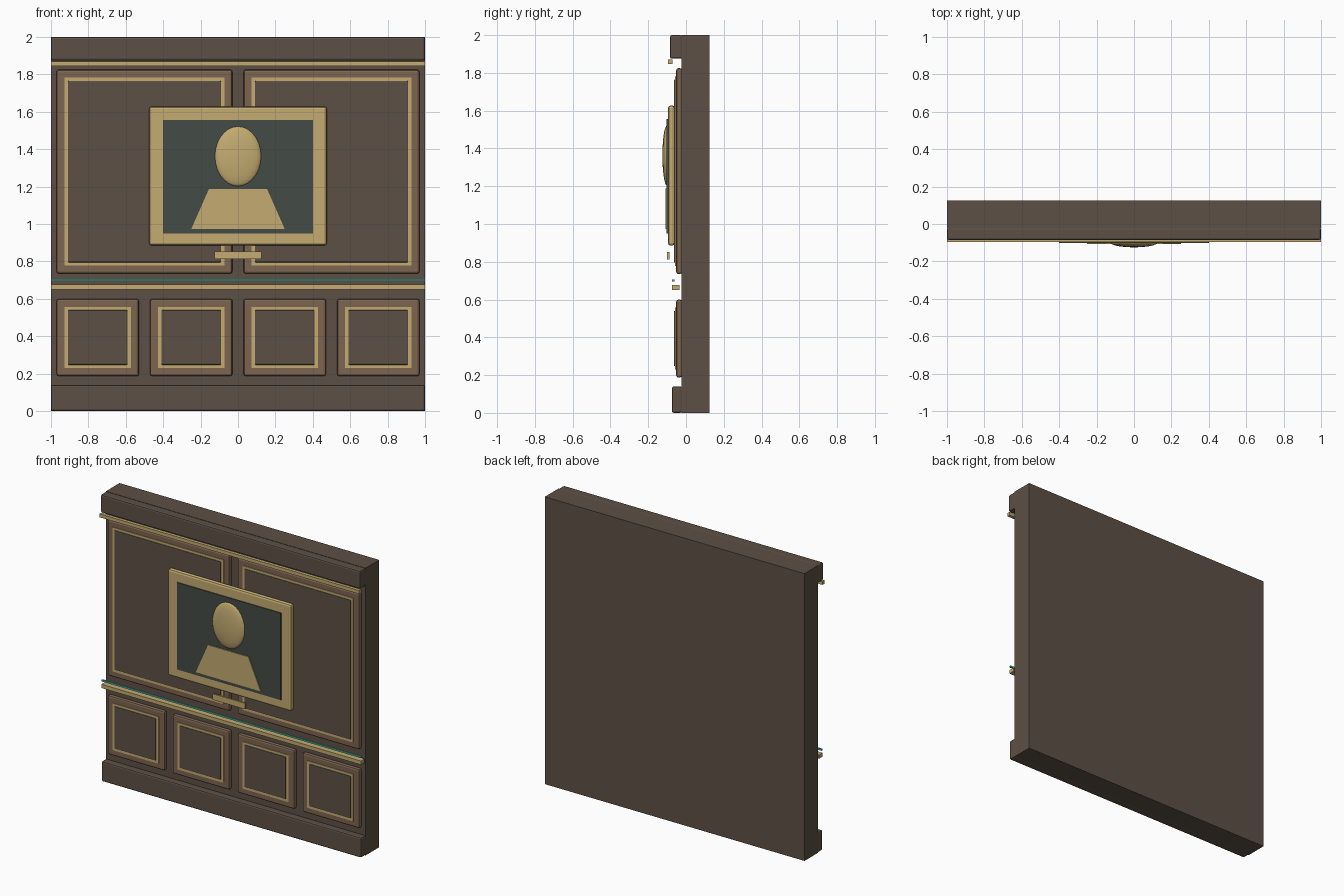
import bpy, bmesh, math

if "Cube" in bpy.data.objects:
    bpy.data.objects.remove(bpy.data.objects["Cube"])


def material(name, rgb):
    m = bpy.data.materials.new(name)
    m.diffuse_color = (*rgb, 1)
    m.use_nodes = True
    m.node_tree.nodes["Principled BSDF"].inputs["Base Color"].default_value = m.diffuse_color
    return m


BROWN = material("dark brown wood", (0.107, 0.080, 0.060))
TRIM = material("mid brown wood", (0.205, 0.130, 0.080))
GOLD = material("pale gold", (0.55, 0.41, 0.165))
TEAL = material("teal", (0.08, 0.45, 0.38))
CANVAS = material("dark green canvas", (0.057, 0.071, 0.062))


def finish(name, bm, mat):
    bmesh.ops.recalc_face_normals(bm, faces=bm.faces)
    me = bpy.data.meshes.new(name)
    bm.to_mesh(me)
    bm.free()
    me.materials.append(mat)
    ob = bpy.data.objects.new(name, me)
    bpy.context.collection.objects.link(ob)
    return ob


def box(name, x, y, z, mat, bevel=0):
    """Box from (min, max) ranges, with optional rounded edges."""
    bm = bmesh.new()
    bmesh.ops.create_cube(bm, size=1)
    for v in bm.verts:
        v.co = [r[0] + (c + 0.5) * (r[1] - r[0]) for c, r in zip(v.co, (x, y, z))]
    ob = finish(name, bm, mat)
    if bevel:
        mod = ob.modifiers.new("bevel", 'BEVEL')
        mod.width = bevel
        mod.segments = 2
    return ob


def panel(name, x0, x1, z0, z1):
    """Stepped wall panel: moulding, gold fillet and raised field."""
    def layer(part, inset, y, mat, bevel):
        box(f"{name}_{part}", (x0 + inset, x1 - inset), y,
            (z0 + inset, z1 - inset), mat, bevel)
    layer("moulding", 0, (-0.052, -0.02), TRIM, 0.012)
    layer("gold_fillet", 0.043, (-0.057, -0.04), GOLD, 0)
    layer("field", 0.06, (-0.064, -0.04), BROWN, 0.006)


# Wall with skirting and cornice
box("wall", (-1, 1), (-0.025, 0.125), (0, 2), BROWN)
box("skirting", (-1, 1), (-0.075, -0.02), (0, 0.14), BROWN, 0.01)
box("cornice", (-1, 1), (-0.085, -0.02), (1.875, 2), BROWN, 0.01)

# Horizontal rails
box("cornice_gold_rail", (-1, 1), (-0.095, -0.072), (1.846, 1.87), GOLD)
box("chair_rail", (-1, 1), (-0.075, -0.035), (0.65, 0.676), GOLD)
box("teal_strip", (-1, 1), (-0.073, -0.062), (0.695, 0.706), TEAL)

# Two tall panels and four low panels
for i in range(2):
    panel(f"upper_panel_{i + 1}", -0.97 + i, -0.03 + i, 0.735, 1.825)
for i in range(4):
    x = -0.97 + i * 0.5
    panel(f"lower_panel_{i + 1}", x, x + 0.44, 0.187, 0.6)

# Portrait frame, canvas and plaque
box("portrait_frame", (-0.475, 0.475), (-0.095, -0.06), (0.885, 1.628), GOLD, 0.014)
box("portrait_canvas", (-0.4, 0.4), (-0.102, -0.08), (0.95, 1.555), CANVAS)
box("plaque", (-0.125, 0.125), (-0.1, -0.088), (0.812, 0.853), GOLD)

# Sitter's shoulders: thin trapezoid plate
bm = bmesh.new()
face = bm.faces.new([bm.verts.new((x, -0.1, z)) for x, z in
                     ((-0.25, 0.973), (0.25, 0.973), (0.155, 1.188), (-0.155, 1.188))])
ext = bmesh.ops.extrude_face_region(bm, geom=[face])
for v in ext["geom"]:
    if isinstance(v, bmesh.types.BMVert):
        v.co.y = -0.108
finish("sitter_shoulders", bm, GOLD)

# Sitter's head: flattened ball
bm = bmesh.new()
bmesh.ops.create_uvsphere(bm, u_segments=20, v_segments=14, radius=1)
for v in bm.verts:
    v.co = (v.co.x * 0.125, -0.1 + v.co.y * 0.025, 1.362 + v.co.z * 0.16)
head = finish("sitter_head", bm, GOLD)
for p in head.data.polygons:
    p.use_smooth = True
